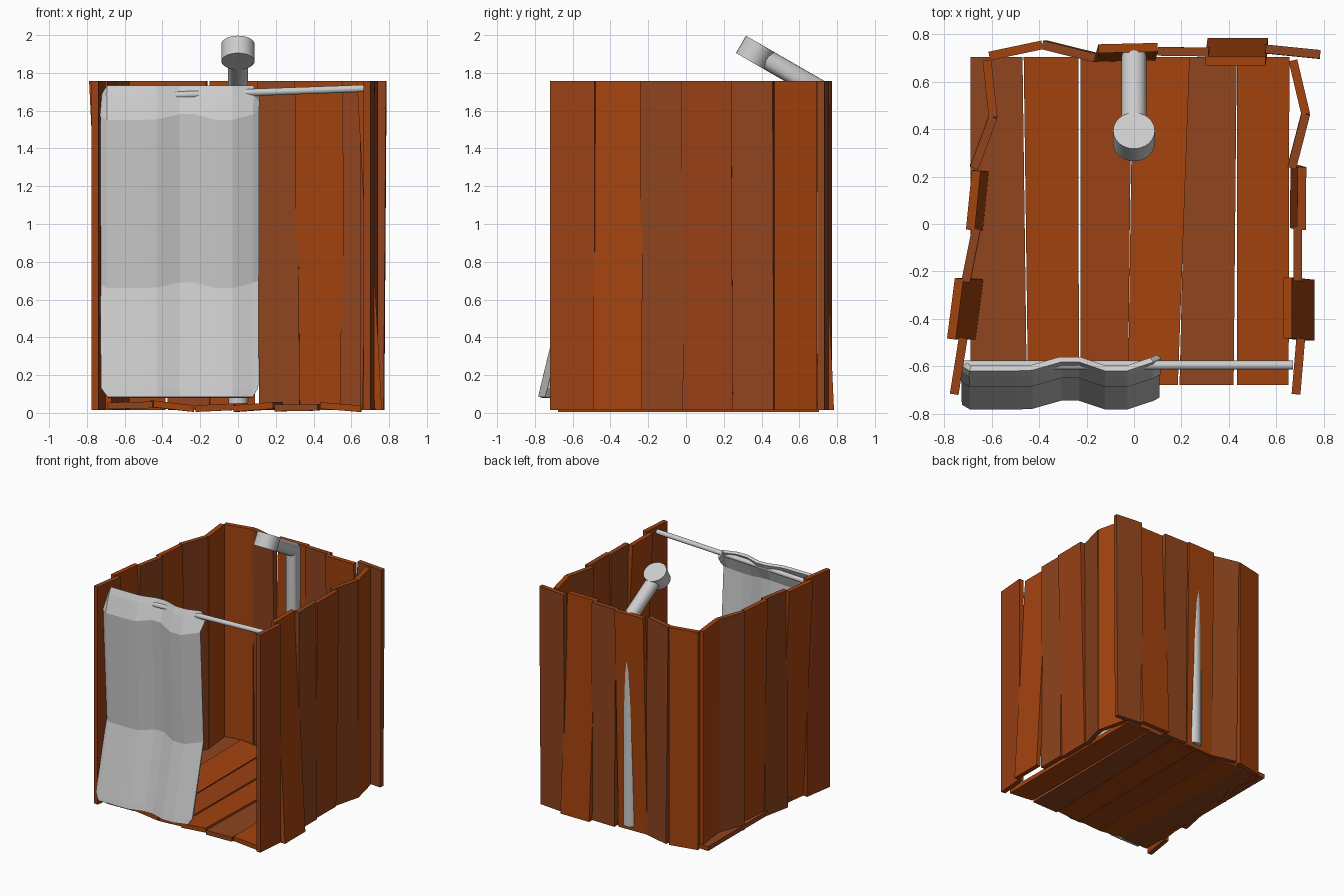
import bpy, bmesh, math
from mathutils import Vector

if "Cube" in bpy.data.objects:
    bpy.data.objects.remove(bpy.data.objects["Cube"])


def material(name, rgb):
    m = bpy.data.materials.new(name)
    m.diffuse_color = (*rgb, 1)
    m.use_nodes = True
    m.node_tree.nodes["Principled BSDF"].inputs["Base Color"].default_value = m.diffuse_color
    return m


WOOD = [material("wood_orange", (0.371, 0.056, 0.0044)),
        material("wood_dull", (0.275, 0.058, 0.013)),
        material("wood_deep", (0.32, 0.052, 0.008))]


def make(name, bm, mat=None):
    bmesh.ops.recalc_face_normals(bm, faces=bm.faces)
    me = bpy.data.meshes.new(name)
    bm.to_mesh(me)
    bm.free()
    ob = bpy.data.objects.new(name, me)
    bpy.context.collection.objects.link(ob)
    if mat:
        me.materials.append(mat)
    return ob


def loft(name, rings, mat=None):
    """Closed solid through a list of rings with equal point counts."""
    bm = bmesh.new()
    vs = [[bm.verts.new(p) for p in r] for r in rings]
    n = len(vs[0])
    for a, b in zip(vs, vs[1:]):
        for i in range(n):
            j = (i + 1) % n
            bm.faces.new((a[i], a[j], b[j], b[i]))
    bm.faces.new(vs[0])
    bm.faces.new(vs[-1])
    return make(name, bm, mat)


def smooth(ob):
    bpy.ops.object.select_all(action='DESELECT')
    ob.select_set(True)
    bpy.context.view_layer.objects.active = ob
    bpy.ops.object.shade_smooth_by_angle(angle=math.radians(35))


def cylinder(name, p, q, r, n=24):
    p, q = Vector(p), Vector(q)
    rot = Vector((0, 0, 1)).rotation_difference(q - p)
    ring = [rot @ Vector((r * math.cos(2 * math.pi * i / n), r * math.sin(2 * math.pi * i / n), 0))
            for i in range(n)]
    smooth(loft(name, [[p + v for v in ring], [q + v for v in ring]]))


# Wall planks: top edge endpoints, lean of the bottom (outward/inward), slide along wall
THICK = 0.037


def wall_plank(name, x0, y0, x1, y1, lean, slide, along_y, mat):
    a, b = Vector((x0, y0)), Vector((x1, y1))
    t = (b - a).normalized()
    n = Vector((-t.y, t.x)) * THICK / 2
    shift = Vector((lean, slide)) if along_y else Vector((slide, lean))
    quad = [a + n, b + n, b - n, a - n]
    loft(name, [[(*(p + shift), 0.015) for p in quad], [(*p, 1.757) for p in quad]], mat)


walls = {
    "left": [(-.62, .69, -.594, .45, 0, 0), (-.594, .45, -.674, .235, 0, .008),
             (-.665, .225, -.69, -.025, .035, 0), (-.665, -.02, -.71, -.245, 0, -.008),
             (-.737, -.23, -.77, -.485, .085, 0), (-.72, -.48, -.758, -.718, 0, 0)],
    "right": [(.67, .69, .724, .463, 0, 0), (.724, .463, .665, .235, 0, .006),
              (.708, .24, .706, -.025, -.03, .008), (.69, -.01, .69, -.24, 0, -.005),
              (.648, -.225, .648, -.482, .095, -.01), (.703, -.482, .683, -.718, 0, 0)],
    "back": [(-.61, .708, -.387, .755, 0, 0), (-.387, .755, -.165, .70, 0, .02),
             (-.15, .739, .10, .745, -.037, -.01), (.10, .728, .315, .725, 0, .012),
             (.30, .687, .555, .687, .078, .01), (.555, .738, .785, .715, 0, -.012)],
}
tones = {"left": (0, 1, 0, 1, 0, 2), "right": (0, 1, 2, 1, 0, 2), "back": (0, 1, 0, 1, 0, 1)}
for side, planks in walls.items():
    for i, p in enumerate(planks):
        wall_plank(f"{side}_wall_plank_{i + 1}", *p, side != "back", WOOD[tones[side][i]])

# Floor planks: back left/right x, front left/right x, height of left and right edge
floor = [(-.69, -.47, -.69, -.452, .02, .025), (-.465, -.235, -.447, -.232, .03, .005),
         (-.225, -.01, -.225, -.025, .005, .015), (-.005, .235, -.025, .185, .005, .022),
         (.225, .433, .192, .42, .008, .012), (.434, .655, .434, .652, .022, .004)]
for i, (bl, br, fl, fr, zl, zr) in enumerate(floor):
    low = [(bl, .705, zl), (br, .705, zr), (fr, -.678, zr), (fl, -.678, zl)]
    loft(f"floor_plank_{i + 1}", [low, [(x, y, z + .035) for x, y, z in low]],
         WOOD[(1, 0, 2, 0, 1, 0)[i]])

# Shower pipe with a mitred elbow, sloping up towards the head
R, N = 0.053, 24
d = Vector((0, -.866, .5))
tip = Vector((0, .367, 1.907))
base = [Vector((R * math.cos(2 * math.pi * i / N), .70 + R * math.sin(2 * math.pi * i / N), .05))
        for i in range(N)]
elbow = [Vector((p.x, p.y, 1.715 + .577 * (p.y - .70))) for p in base]
end = [p + d * (tip - p).dot(d) for p in elbow]
smooth(loft("shower_pipe", [base, elbow, end]))

# Shower head: disc tilted with the pipe
axis = Vector((0, .5, .866)) * .053
cylinder("shower_head", tip - axis, tip + axis, .088)

# Curtain rod
cylinder("curtain_rod", (-.72, -.595, 1.668), (.67, -.595, 1.718), .019, 16)

# Curtain: folds across x, drape profile down z, clipped corners
folds = [(-.722, .02), (-.69, 0), (-.50, 0), (-.43, .003), (-.31, .037), (-.23, .037),
         (-.12, 0), (-.03, 0), (.075, .035), (.105, .05)]
drape = [(.082, -.770), (.12, -.762), (.66, -.632), (1.55, -.675), (1.68, -.63), (1.728, -.608)]
bm = bmesh.new()
grid = []
for i, (x, off) in enumerate(folds):
    edge = i in (0, len(folds) - 1)
    col = []
    for k, (z, y) in enumerate(drape):
        if k in (2, 3):
            z += .8 * off
        if edge:
            z = {0: .13, 1: .17, 4: 1.64, 5: 1.67}.get(k, z)
        col.append(bm.verts.new((x, y + off, z)))
    grid.append(col)
for a, b in zip(grid, grid[1:]):
    for k in range(len(drape) - 1):
        bm.faces.new((a[k], b[k], b[k + 1], a[k + 1]))
curtain = make("shower_curtain", bm)
sol = curtain.modifiers.new("cloth_thickness", 'SOLIDIFY')
sol.thickness = .025
sol.offset = 0
